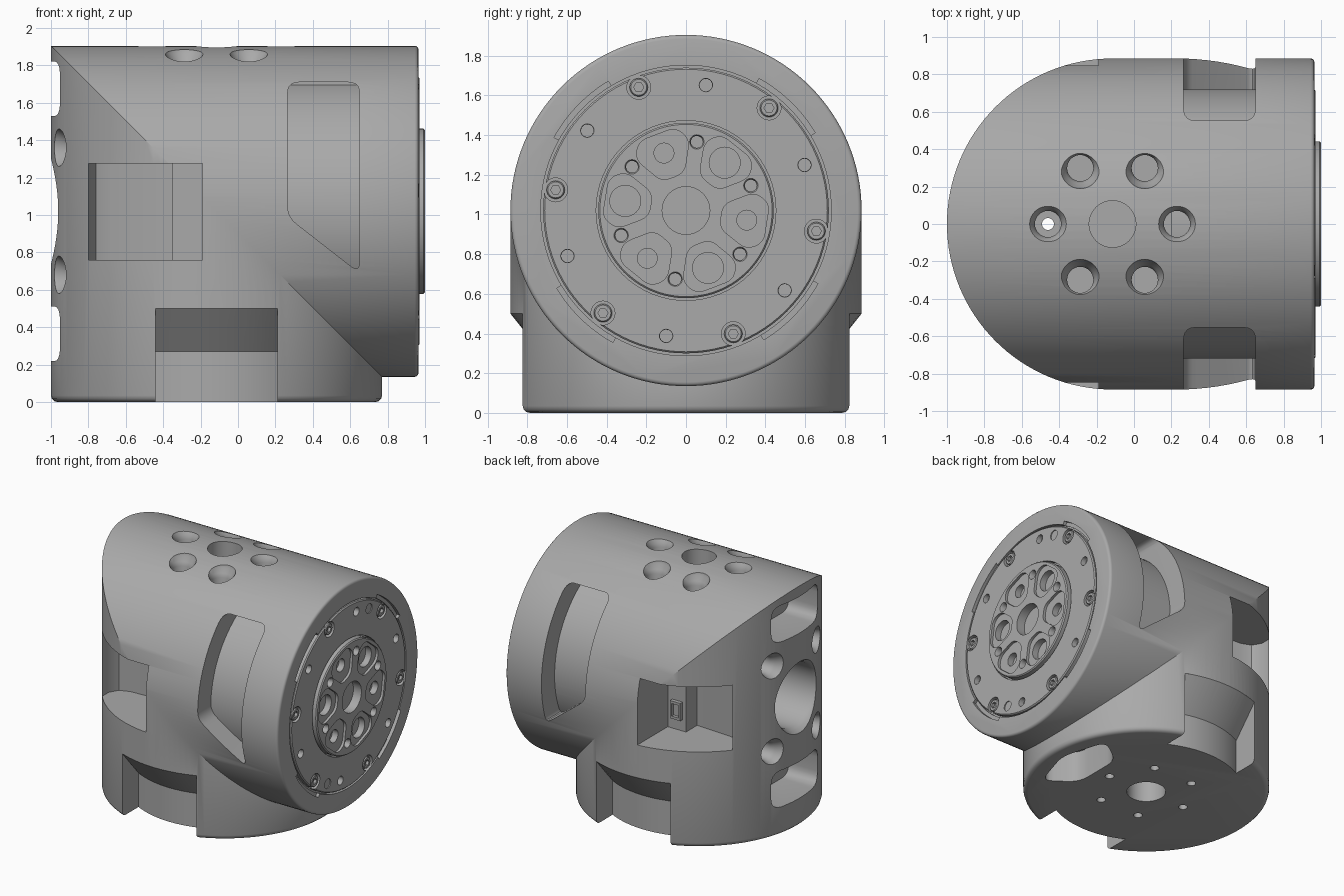
import bpy, bmesh
from math import sin, cos, pi, sqrt, radians
from mathutils import Vector, Matrix

cube = bpy.data.objects.get("Cube")
if cube:
    bpy.data.objects.remove(cube, do_unlink=True)

R = 0.885            # outer radius of both housing tubes
AX, AZ = -0.115, 1.02  # vertical tube axis in x, horizontal tube axis in z
CORE = 0.72
X, Y, Z = Vector((1, 0, 0)), Vector((0, 1, 0)), Vector((0, 0, 1))

grey = bpy.data.materials.new("housing grey")
grey.use_nodes = True
grey.diffuse_color = (0.4, 0.4, 0.4, 1)
grey.node_tree.nodes["Principled BSDF"].inputs["Base Color"].default_value = (0.4, 0.4, 0.4, 1)


def frame(u, v, w, origin):
    m = Matrix((u, v, w)).transposed().to_4x4()
    m.translation = origin
    return m


def loft(bm, rings, m=Matrix()):
    vs = [[bm.verts.new(m @ Vector(p)) for p in ring] for ring in rings]
    n = len(vs[0])
    for a, b in zip(vs, vs[1:]):
        for i in range(n):
            j = (i + 1) % n
            bm.faces.new((a[i], a[j], b[j], b[i]))
    bm.faces.new(vs[0])
    bm.faces.new(vs[-1])


def prism(bm, pts, w0, w1, m=Matrix()):
    loft(bm, [[(x, y, w) for x, y in pts] for w in (w0, w1)], m)


def revolve(bm, profile, m=Matrix(), n=32):
    ang = [2 * pi * i / n for i in range(n)]
    loft(bm, [[(r * cos(a), r * sin(a), w) for a in ang] for r, w in profile], m)


def rounded(pts, r, n=5):
    out = []
    for i, p in enumerate(pts):
        p, a, b = Vector(p), Vector(pts[i - 1]), Vector(pts[(i + 1) % len(pts)])
        s, e = p + (a - p).normalized() * r, p + (b - p).normalized() * r
        for k in range(n + 1):
            t = k / n
            out.append(s * (1 - t) ** 2 + p * 2 * t * (1 - t) + e * t * t)
    return out


def rect(u0, u1, v0, v1):
    return [(u0, v0), (u1, v0), (u1, v1), (u0, v1)]


def make(name, bm):
    bmesh.ops.recalc_face_normals(bm, faces=bm.faces)
    me = bpy.data.meshes.new(name)
    bm.to_mesh(me)
    bm.free()
    me.materials.append(grey)
    ob = bpy.data.objects.new(name, me)
    bpy.context.collection.objects.link(ob)
    return ob


def cut(ob, bm):
    tool = make("cutter", bm)
    tool.hide_render = True
    mod = ob.modifiers.new("cut", "BOOLEAN")
    mod.operation, mod.solver, mod.object = "DIFFERENCE", "EXACT", tool
    bpy.context.view_layer.objects.active = ob
    bpy.ops.object.modifier_apply(modifier=mod.name)
    bpy.data.objects.remove(tool, do_unlink=True)


def flared(r, depth):
    return [(r, -depth), (r, -0.055), (r + 0.012, -0.025), (r + 0.035, 0.01), (r + 0.06, 0.12)]


def on_end(radius, degrees, x=0):
    a = radians(degrees)
    return frame(Y, Z, X, (x, radius * cos(a), AZ + radius * sin(a)))


# Housing: two tubes meeting in a mitred elbow, with rounded rims
N = 128
circle = [(cos(2 * pi * i / N), sin(2 * pi * i / N)) for i in range(N)]
steps = [radians(a) for a in (0, 30, 60, 90)]
low = [(R - 0.035 * (1 - sin(a)), 0.035 * (1 - cos(a))) for a in steps]
end = [(R - 0.02 * (1 - cos(a)), 0.965 - 0.02 * (1 - sin(a))) for a in steps]
rings = [[(AX + r * s, r * c, z) for c, s in circle] for r, z in low]
rings.append([(AX + R * s, R * c, AZ - R * s) for c, s in circle])
rings += [[(x, r * c, AZ - r * s) for c, s in circle] for r, x in end]
bm = bmesh.new()
loft(bm, rings)
housing = make("elbow_housing", bm)

# Side openings, mirrored front and back
window = rounded([(0.265, 1.71), (0.65, 1.71), (0.65, 0.69), (0.265, 0.99)], 0.06)
scoop = [(-0.19, 1), (-0.19, 0.5), (-0.35, 0.5), (-0.35, 0.36),
         (-0.68, 0.38), (-0.76, 0.41), (-0.8, 0.48), (-0.8, 1)]
bm = bmesh.new()
for side in (-1, 1):
    prism(bm, window, 0.25, 1.1, frame(X, Z, side * Y, (0, 0, 0)))
    prism(bm, scoop, 0.76, 1.275, frame(X, side * Y, Z, (0, 0, 0)))
    # foot pocket with a sloping ceiling
    cols = []
    for i in range(17):
        x = -0.325 + 0.65 * i / 16
        y0, y1 = sqrt(0.7 ** 2 - x * x), sqrt(R * R - x * x)
        cols.append([(AX + x, side * y, z) for y, z in
                     ((y0, -0.1), (y0, 0.27), (y1, 0.5), (1.2, 0.5), (1.2, -0.1))])
    loft(bm, cols)
cut(housing, bm)

# Top bolt circle and centre hole
bm = bmesh.new()
for k in range(6):
    a = k * pi / 3
    x, y = AX + 0.345 * cos(a), 0.345 * sin(a)
    revolve(bm, flared(0.07, 0.3), Matrix.Translation((x, y, AZ + sqrt(R * R - y * y))))
revolve(bm, [(0.125, 1.4), (0.125, 2.1)], Matrix.Translation((AX, 0, 0)), 48)
cut(housing, bm)

# Holes and slots on the rounded left-hand wall
bm = bmesh.new()
for v in (-1, 1):
    for u in (-0.29, 0.29):
        m = frame(Y, Z, -X, (AX - sqrt(R * R - u * u), u, AZ + v * 0.34))
        revolve(bm, flared(0.07, 0.3), m)
    m = frame(Y, v * Z, -X, (0, 0, AZ))
    prism(bm, rounded(rect(-0.29, 0.29, 0.51, 0.8), 0.09), 0.7, 1.2, m)
revolve(bm, flared(0.25, 0.62), frame(Y, Z, -X, (-0.995, 0, AZ)), 64)
cut(housing, bm)

# Underside: bolt holes, centre bore and lightening recess
bm = bmesh.new()
for k in range(6):
    a = k * pi / 3
    top = 1.8 if k == 3 else 0.12
    revolve(bm, [(0.032, -0.1), (0.032, top)],
            Matrix.Translation((AX + 0.345 * cos(a), 0.345 * sin(a), 0)), 20)
revolve(bm, [(0.14, -0.1), (0.14, 0.3)], Matrix.Translation((AX, 0, 0)), 48)
recess = rounded([(0.46, -0.2), (0.68, -0.36), (0.79, 0), (0.68, 0.36), (0.46, 0.2)], 0.09)
prism(bm, recess, -0.1, 0.24, Matrix.Translation((AX, 0, 0)))
cut(housing, bm)

# Seat for the drive unit, with four wider relief arcs
bm = bmesh.new()
revolve(bm, [(0.732, 0.93), (0.732, 1.1)], on_end(0, 0), 96)
cut(housing, bm)
bm = bmesh.new()
for k in range(4):
    arc = [radians(31 + 90 * k + 2.5 * i) for i in range(13)]
    pts = [(r * cos(a), r * sin(a)) for r, seq in ((0.76, arc), (0.65, arc[::-1])) for a in seq]
    prism(bm, pts, 0.94, 1.1, on_end(0, 0))
cut(housing, bm)

# Drive unit visible through the side windows
bm = bmesh.new()
revolve(bm, [(CORE, 0.2), (CORE, 0.962), (CORE - 0.008, 0.97)], on_end(0, 0), 96)
drive = make("drive_unit", bm)
bm = bmesh.new()
revolve(bm, [(0.453, 0.92), (0.453, 1.1)], on_end(0, 0), 64)
for k in range(6):
    revolve(bm, [(0.06, 0.935), (0.06, 1.1)], on_end(0.665, 60 * k - 9))
    revolve(bm, [(0.032, 0.9), (0.032, 0.96), (0.04, 1.0)], on_end(0.64, 60 * k + 21), 20)
for deg in (66.5, 246.5):
    revolve(bm, [(0.038, 0.963), (0.038, 1.1)], on_end(0.65, deg), 24)
cut(drive, bm)

# Flange screws with hex sockets
bm = bmesh.new()
sockets = bmesh.new()
for k in range(6):
    m = on_end(0.665, 60 * k - 9)
    revolve(bm, [(0.046, 0.92), (0.046, 0.96), (0.04, 0.967)], m, 24)
    revolve(sockets, [(0.025, 0.945), (0.025, 1.1)], m, 6)
cut(make("flange_screws", bm), sockets)

# Output hub with shallow lobes and bolt holes
bm = bmesh.new()
revolve(bm, [(0.442, 0.85), (0.442, 0.992), (0.434, 1.0)], on_end(0, 0), 80)
hub = make("output_hub", bm)
lobes, holes = bmesh.new(), bmesh.new()
lobe = rounded([(0.18, -0.06), (0.33, -0.145), (0.41, -0.1),
                (0.41, 0.1), (0.33, 0.145), (0.18, 0.06)], 0.045)
for k in range(6):
    deg = 60 * k - 9
    prism(lobes, lobe, 0.98, 1.1, on_end(0, 0) @ Matrix.Rotation(radians(deg), 4, "Z"))
    r = 0.078 if k % 2 else 0.05
    revolve(holes, [(r, 0.9), (r, 1.1)], on_end(0.31, deg))
    revolve(holes, [(0.03, 0.9), (0.03, 0.985), (0.045, 1.02)], on_end(0.35, deg + 30), 20)
revolve(holes, [(0.12, 0.87), (0.12, 1.1)], on_end(0, 0), 48)
cut(hub, lobes)
cut(hub, holes)

# Cable socket inside the rear side opening
bm, inner = bmesh.new(), bmesh.new()
m = frame(X, Z, Y, (-0.275, 0, 0.92))
prism(bm, rect(-0.045, 0.045, -0.07, 0.07), 0.48, 0.53, m)
prism(inner, rect(-0.03, 0.03, -0.05, 0.05), 0.505, 0.6, m)
cut(make("cable_socket", bm), inner)

# Smooth shading with crisp edges
bpy.ops.object.select_all(action="DESELECT")
for ob in bpy.context.scene.objects:
    if ob.type == "MESH" and grey.name in ob.data.materials:
        ob.select_set(True)
        bpy.context.view_layer.objects.active = ob
bpy.ops.object.shade_smooth_by_angle(angle=radians(32))
